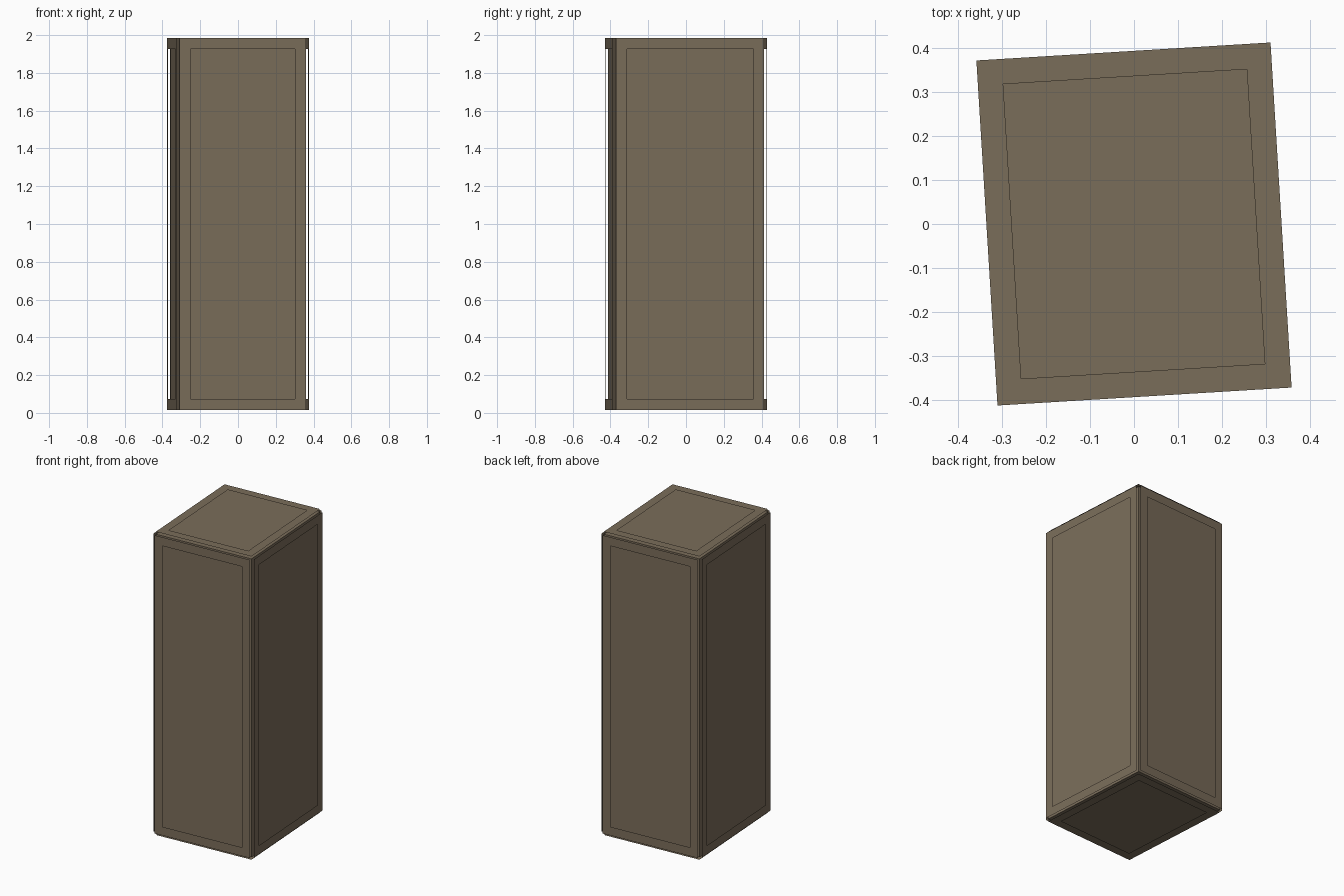
import bpy
import bmesh
import math
from mathutils import Matrix, Vector

if "Cube" in bpy.data.objects:
    bpy.data.objects.remove(bpy.data.objects["Cube"])

HALF = Vector((0.335, 0.393, 0.9835))   # half size of the solid core
GAP = 0.0165                            # distance of the frames from the core
BORDER = 0.0575                         # width of each frame
TURN = Matrix.Rotation(math.radians(3.5), 4, 'Z')
PLACE = Matrix.Translation((0, 0, 1)) @ TURN

brown = bpy.data.materials.new("dull_brown")
brown.diffuse_color = (0.195, 0.153, 0.102, 1)
brown.use_nodes = True
brown.node_tree.nodes["Principled BSDF"].inputs["Base Color"].default_value = brown.diffuse_color


def add_object(name, bm):
    bm.transform(PLACE)
    mesh = bpy.data.meshes.new(name)
    bm.to_mesh(mesh)
    bm.free()
    mesh.materials.append(brown)
    obj = bpy.data.objects.new(name, mesh)
    bpy.context.collection.objects.link(obj)


def add_frame(name, axis, side):
    """Flat rectangular frame floating just outside one face of the core."""
    u, v = (axis + 1) % 3, (axis + 2) % 3
    bm = bmesh.new()
    rings = []
    for inset in (0, BORDER):
        ring = []
        for su, sv in ((-1, -1), (1, -1), (1, 1), (-1, 1)):
            p = Vector()
            p[axis] = side * (HALF[axis] + GAP)
            p[u] = su * (HALF[u] - inset)
            p[v] = sv * (HALF[v] - inset)
            ring.append(bm.verts.new(p))
        rings.append(ring)
    outer, inner = rings
    for i in range(4):
        j = (i + 1) % 4
        face = bm.faces.new((outer[i], outer[j], inner[j], inner[i]))
        if side < 0:
            face.normal_flip()
    add_object(name, bm)


# Solid core
core = bmesh.new()
bmesh.ops.create_cube(core, size=2)
bmesh.ops.scale(core, vec=HALF, verts=core.verts)
add_object("core_box", core)

# One border frame per side
for axis, names in enumerate((("left", "right"), ("front", "back"), ("bottom", "top"))):
    for side, label in zip((-1, 1), names):
        add_frame(label + "_frame", axis, side)
